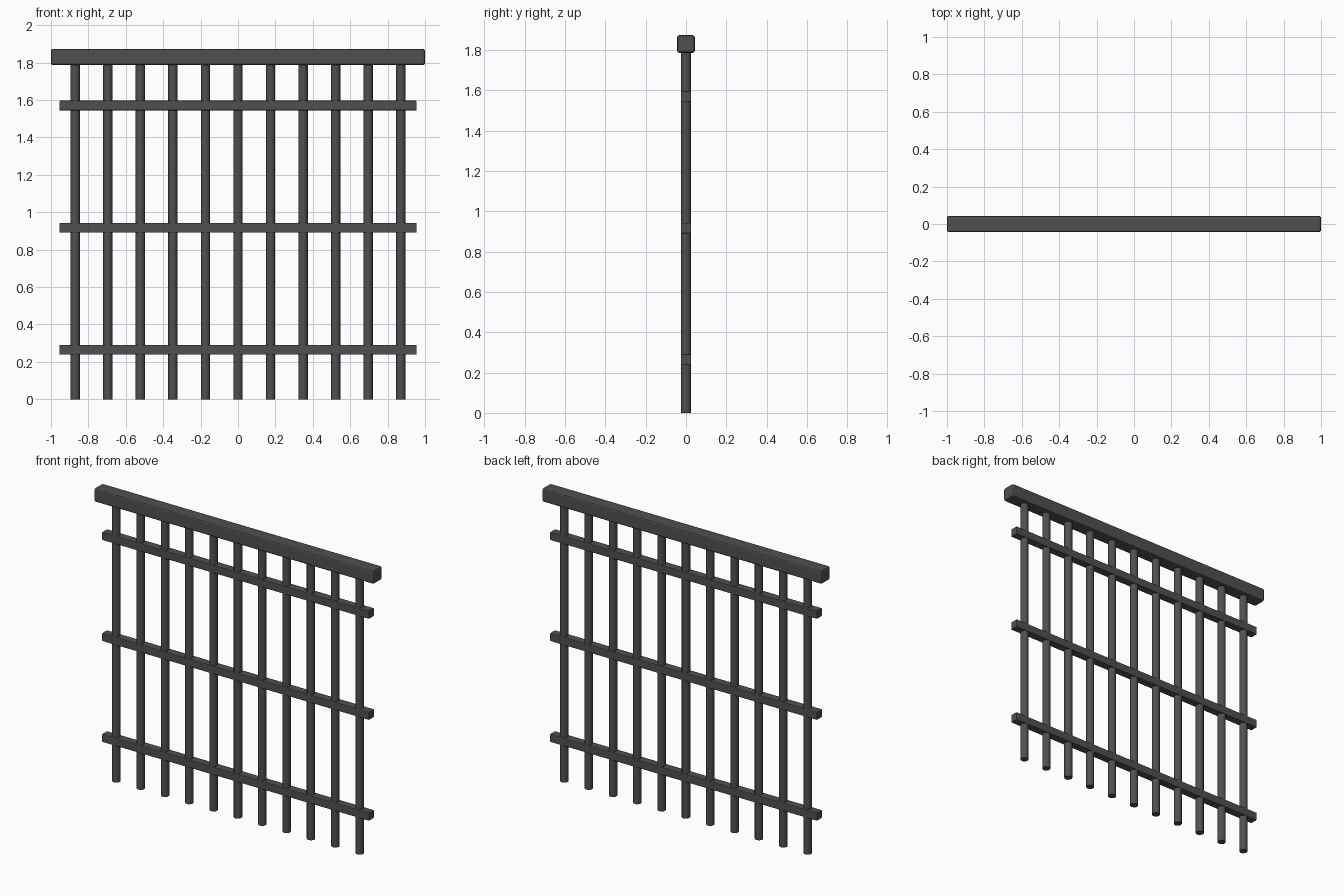
import bpy
import math

if "Cube" in bpy.data.objects:
    bpy.data.objects.remove(bpy.data.objects["Cube"], do_unlink=True)

# Dark iron
iron = bpy.data.materials.new("dark_iron")
iron.use_nodes = True
iron_colour = (0.08, 0.08, 0.08, 1)
iron.diffuse_color = iron_colour
iron.node_tree.nodes["Principled BSDF"].inputs["Base Color"].default_value = iron_colour


def add_beam(name, length, thickness, z, chamfer):
    """Square beam along x with chamfered edges."""
    bpy.ops.mesh.primitive_cube_add(size=1, location=(0, 0, z))
    beam = bpy.context.object
    beam.name = name
    beam.scale = (length, thickness, thickness)
    bpy.ops.object.transform_apply(location=False, rotation=False, scale=True)
    bevel = beam.modifiers.new("chamfer", 'BEVEL')
    bevel.width = chamfer
    bevel.segments = 2
    beam.data.materials.append(iron)


# Heavy top beam and three cross rails
add_beam("top_beam", 2.0, 0.087, 1.83, 0.01)
for name, z in (("lower_rail", 0.265), ("middle_rail", 0.917), ("upper_rail", 1.57)):
    add_beam(name, 1.91, 0.052, z, 0.004)

# Eleven upright bars running into the top beam
bar_count = 11
spacing = 0.174
height = 1.8
for i in range(bar_count):
    x = (i - (bar_count - 1) / 2) * spacing
    bpy.ops.mesh.primitive_cylinder_add(vertices=12, radius=0.025, depth=height,
                                        location=(x, 0, height / 2))
    bar = bpy.context.object
    bar.name = f"upright_bar_{i + 1}"
    bar.data.materials.append(iron)
    bpy.ops.object.shade_smooth_by_angle(angle=math.radians(40))
